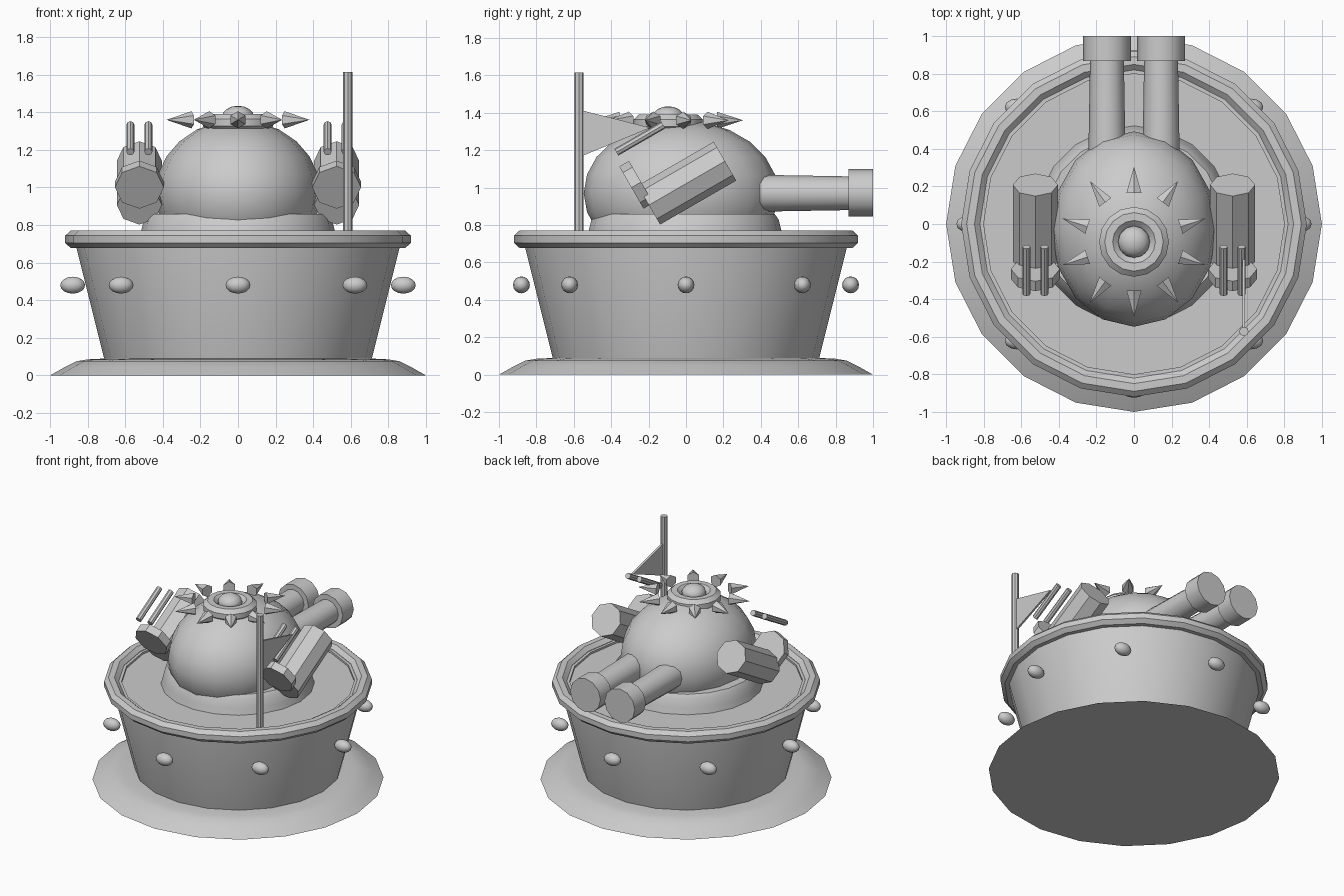
import bpy, bmesh, math
from mathutils import Vector, Matrix

if "Cube" in bpy.data.objects:
    bpy.data.objects.remove(bpy.data.objects["Cube"])

metal = bpy.data.materials.new("grey_metal")
metal.diffuse_color = (0.6, 0.6, 0.6, 1)
metal.use_nodes = True
metal.node_tree.nodes["Principled BSDF"].inputs["Base Color"].default_value = metal.diffuse_color


def finish(name, bm, angle=40):
    """Turn a bmesh into a shaded object with the single grey colour."""
    bmesh.ops.remove_doubles(bm, verts=bm.verts, dist=1e-5)
    bmesh.ops.recalc_face_normals(bm, faces=bm.faces)
    me = bpy.data.meshes.new(name)
    bm.to_mesh(me)
    bm.free()
    me.materials.append(metal)
    ob = bpy.data.objects.new(name, me)
    bpy.context.collection.objects.link(ob)
    bpy.ops.object.select_all(action='DESELECT')
    ob.select_set(True)
    bpy.context.view_layer.objects.active = ob
    if angle:
        bpy.ops.object.shade_smooth_by_angle(angle=math.radians(angle))
    return ob


def lathe(name, profile, n=20, closed=False, center=(0, 0, 0)):
    bm = bmesh.new()
    rings = []
    for i in range(n):
        a = 2 * math.pi * i / n
        rings.append([bm.verts.new((center[0] + r * math.cos(a), center[1] + r * math.sin(a),
                                    center[2] + z)) for r, z in profile])
    m = len(profile)
    for i in range(n):
        p, q = rings[i], rings[(i + 1) % n]
        for j in range(m if closed else m - 1):
            k = (j + 1) % m
            quad = [p[j], q[j], q[k], p[k]]
            # the axis points collapse to triangles
            if profile[j][0] == 0:
                quad.pop(1)
            elif profile[k][0] == 0:
                quad.pop(2)
            bm.faces.new(quad)
    return finish(name, bm)


def ring_profile(major, minor_r, minor_z, n=8):
    return [(major + minor_r * math.cos(2 * math.pi * (i + .5) / n),
             minor_z * math.sin(2 * math.pi * (i + .5) / n)) for i in range(n)]


def rod(name, start, end, r1, r2, n, angle=40):
    """Capped cylinder or cone between two points."""
    s, e = Vector(start), Vector(end)
    d = e - s
    bm = bmesh.new()
    rot = d.to_track_quat('Z', 'Y').to_matrix().to_4x4()
    bmesh.ops.create_cone(bm, cap_ends=True, segments=n, radius1=r1, radius2=r2, depth=d.length,
                          matrix=Matrix.Translation((s + e) / 2) @ rot)
    return finish(name, bm, angle)


def ball(name, center, size, u=16, v=12):
    bm = bmesh.new()
    bmesh.ops.create_uvsphere(bm, u_segments=u, v_segments=v, radius=1,
                              matrix=Matrix.Translation(center) @ Matrix.Diagonal((*size, 1)))
    return finish(name, bm, 60)


# base skirt, tub with recessed deck, and rim
lathe("base_skirt", [(0, 0), (1, 0), (.92, .045), (.86, .075), (.80, .085), (.70, .09), (0, .09)])
lathe("tub", [(0, .08), (.71, .08), (.865, .70), (.865, .74), (.80, .74), (.80, .725), (0, .725)])
lathe("tub_rim", ring_profile(.87, .054, .05), closed=True, center=(0, 0, .724))

# studs around the tub
for i in range(8):
    a = math.pi * i / 4
    ball("stud", (.88 * math.cos(a), .88 * math.sin(a), .48), (.066, .045, .045), 12, 8)

# turret collar and dome
lathe("turret_collar", [(0, .70), (.535, .70), (.515, .77), (.50, .83), (.48, .858), (.38, .858), (0, .858)],
      center=(0, -.005, 0))
ball("turret_dome", (0, -.027, .97), (.44, .52, .39))

# hatch with knob and floating spikes
HY = -.095
lathe("hatch_ring", ring_profile(.135, .055, .05), n=16, closed=True, center=(0, HY, 1.345))
ball("hatch_knob", (0, HY, 1.375), (.085, .085, .06), 12, 8)
for i in range(10):
    a = math.pi / 2 + 2 * math.pi * i / 10
    c, s = math.cos(a), math.sin(a)
    rod("hatch_spike", (.26 * c, HY + .26 * s, 1.36), (.40 * c, HY + .40 * s, 1.36), .046, 0, 6)

# twin guns, side pods with end discs and guard rods
axis = Vector((0, math.cos(math.radians(30)), .5))
for side in (-1, 1):
    x = .144 * side
    rod("gun_barrel", (x, .30, .97), (x, .88, .97), .1, .09, 12)
    rod("gun_muzzle", (x, .868, .972), (x, 1.0, .972), .127, .127, 12)
    px = .525 * side
    mid = Vector((px, .005, 1.024))
    rod("pod_body", mid - axis * .235, mid + axis * .235, .12, .12, 8, 30)
    disc = Vector((px, -.292, 1.0))
    rod("pod_disc", disc, disc + axis * .06, .13, .13, 8, 30)
    for dx in (-.048, .048):
        g = Vector((px + dx, -.247, 1.262))
        rod("pod_guard_rod", g - axis * .145, g + axis * .145, .021, .021, 8)

# flag pole with triangular pennant
rod("flag_pole", (.585, -.572, .72), (.585, -.572, 1.615), .025, .025, 8)
bm = bmesh.new()
tri = [(-.565, 1.165), (-.565, 1.415), (-.19, 1.32)]
f = bm.faces.new([bm.verts.new((.578, y, z)) for y, z in tri])
ext = bmesh.ops.extrude_face_region(bm, geom=[f])
bmesh.ops.translate(bm, vec=(.014, 0, 0), verts=[v for v in ext["geom"] if isinstance(v, bmesh.types.BMVert)])
finish("pennant", bm, 30)
